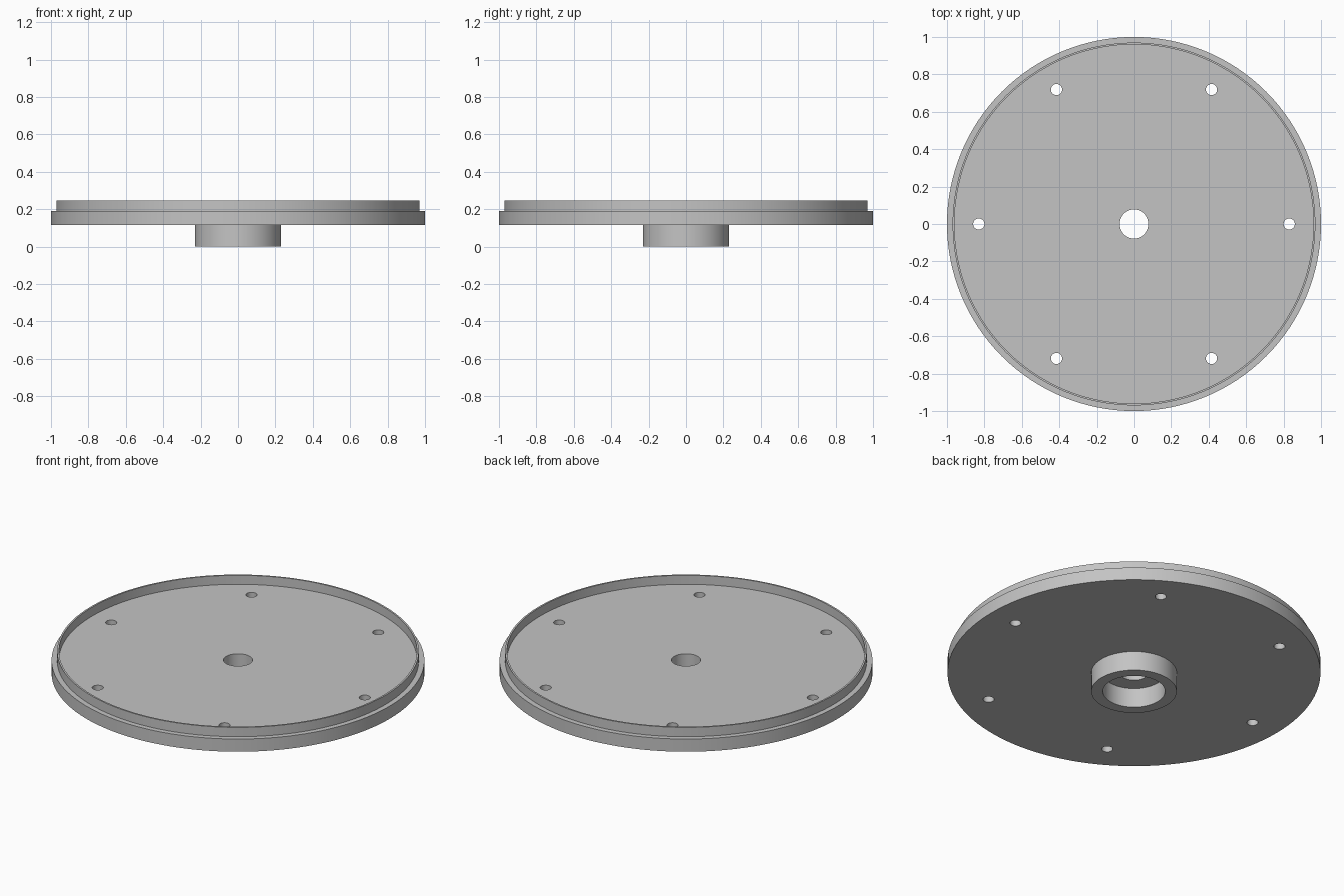
import bpy
import bmesh
from math import cos, sin, pi, radians
from mathutils import Matrix, Vector

cube = bpy.data.objects.get("Cube")
if cube:
    bpy.data.objects.remove(cube, do_unlink=True)

SEGMENTS = 128
HOLE_COUNT = 6
HOLE_CIRCLE = 0.83
HOLE_RADIUS = 0.03

# Plain grey metal
grey = bpy.data.materials.new("grey metal")
grey.use_nodes = True
colour = (0.55, 0.55, 0.55, 1)
grey.diffuse_color = colour
grey.node_tree.nodes["Principled BSDF"].inputs["Base Color"].default_value = colour


def make_object(name, bm):
    bmesh.ops.recalc_face_normals(bm, faces=bm.faces)
    mesh = bpy.data.meshes.new(name)
    bm.to_mesh(mesh)
    bm.free()
    mesh.materials.append(grey)
    obj = bpy.data.objects.new(name, mesh)
    bpy.context.collection.objects.link(obj)
    return obj


def lathe(name, profile):
    """Revolve a closed (radius, height) profile around z."""
    bm = bmesh.new()
    verts = [bm.verts.new((r, 0, z)) for r, z in profile]
    edges = [bm.edges.new((a, b)) for a, b in zip(verts, verts[1:] + verts[:1])]
    bmesh.ops.spin(bm, geom=verts + edges, cent=(0, 0, 0), axis=(0, 0, 1),
                   angle=2 * pi, steps=SEGMENTS, use_merge=True)
    bmesh.ops.remove_doubles(bm, verts=bm.verts, dist=0.0001)
    return make_object(name, bm)


# Flanged cover: bored hub, plate, stepped edge and thin raised lip
cover = lathe("flanged_cover", [
    (0.078, 0.115), (0.168, 0.115), (0.168, 0), (0.23, 0),
    (0.23, 0.115), (1, 0.115), (1, 0.19), (0.97, 0.19),
    (0.97, 0.245), (0.96, 0.245), (0.96, 0.192), (0.078, 0.192),
])

# Ring of bolt holes cut through the plate
bm = bmesh.new()
for i in range(HOLE_COUNT):
    angle = 2 * pi * i / HOLE_COUNT
    place = Vector((HOLE_CIRCLE * cos(angle), HOLE_CIRCLE * sin(angle), 0.15))
    bmesh.ops.create_cone(bm, cap_ends=True, segments=32, radius1=HOLE_RADIUS,
                          radius2=HOLE_RADIUS, depth=0.3,
                          matrix=Matrix.Translation(place))
cutter = make_object("bolt_hole_cutter", bm)
cutter.hide_render = True

cut = cover.modifiers.new("bolt holes", "BOOLEAN")
cut.operation = "DIFFERENCE"
cut.solver = "EXACT"
cut.object = cutter

bpy.ops.object.select_all(action="DESELECT")
bpy.context.view_layer.objects.active = cover
cover.select_set(True)
bpy.ops.object.modifier_apply(modifier=cut.name)
bpy.data.objects.remove(cutter, do_unlink=True)
bpy.ops.object.shade_smooth_by_angle(angle=radians(30))
